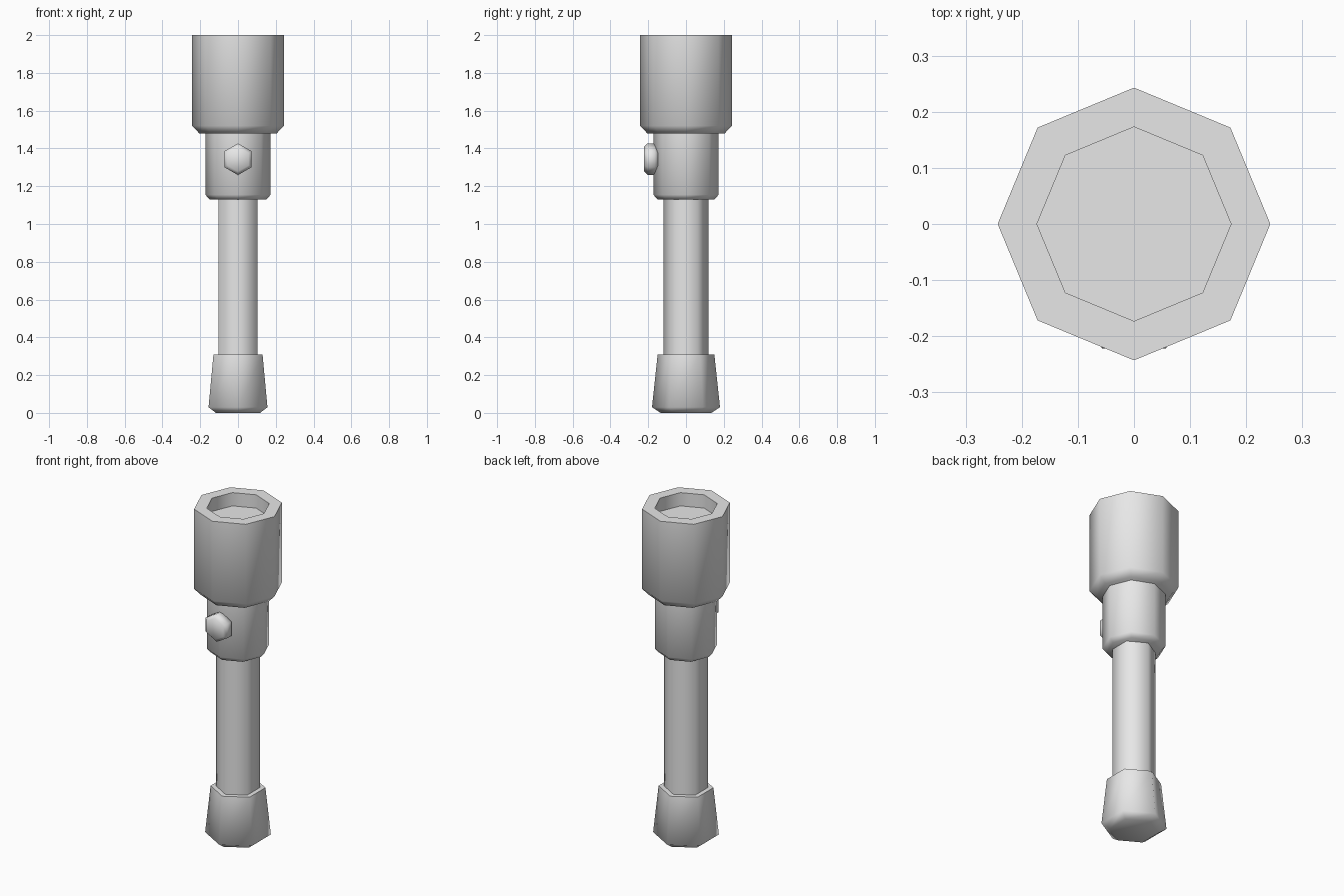
import bpy
import bmesh
from math import cos, sin, pi, radians
from mathutils import Matrix

cube = bpy.data.objects.get("Cube")
if cube:
    bpy.data.objects.remove(cube, do_unlink=True)

grey = bpy.data.materials.new("light grey")
grey.use_nodes = True
colour = (0.8, 0.8, 0.8, 1.0)
grey.diffuse_color = colour
grey.node_tree.nodes["Principled BSDF"].inputs["Base Color"].default_value = colour


def turned(name, sides, profile, matrix=Matrix()):
    """Turn a (radius, height) profile into a closed faceted solid, one corner on -y."""
    bm = bmesh.new()
    rings = []
    for r, z in profile:
        angles = [2 * pi * i / sides - pi / 2 for i in range(sides)]
        rings.append([bm.verts.new((r * cos(a), r * sin(a), z)) for a in angles])
    for low, high in zip(rings, rings[1:]):
        for i in range(sides):
            j = (i + 1) % sides
            bm.faces.new((low[i], low[j], high[j], high[i]))
    bm.faces.new(rings[0][::-1])
    bm.faces.new(rings[-1])
    bm.transform(matrix)
    bmesh.ops.recalc_face_normals(bm, faces=bm.faces)
    mesh = bpy.data.meshes.new(name)
    bm.to_mesh(mesh)
    bm.free()
    mesh.materials.append(grey)
    obj = bpy.data.objects.new(name, mesh)
    bpy.context.collection.objects.link(obj)
    bpy.ops.object.select_all(action="DESELECT")
    obj.select_set(True)
    bpy.context.view_layer.objects.active = obj
    bpy.ops.object.shade_smooth_by_angle(angle=radians(65))
    return obj


# Flared foot and grip
turned("end_cap", 6, [(0.135, 0), (0.18, 0.03), (0.15, 0.31)])
turned("handle", 6, [(0.12, 0.28), (0.12, 1.16)])

# Switch housing
turned("collar", 8, [(0.15, 1.13), (0.173, 1.155), (0.173, 1.5)])

# Lamp head with a recessed lens
turned("lamp_head", 8, [(0.205, 1.48), (0.243, 1.52), (0.243, 2.0),
                        (0.173, 2.0), (0.173, 1.92)])

# Push button on the front of the collar
to_front = Matrix.Translation((0, 0, 1.343)) @ Matrix.Rotation(pi / 2, 4, "X")
turned("button", 6, [(0.065, 0.147), (0.084, 0.165), (0.084, 0.203), (0.065, 0.222)],
       to_front)
